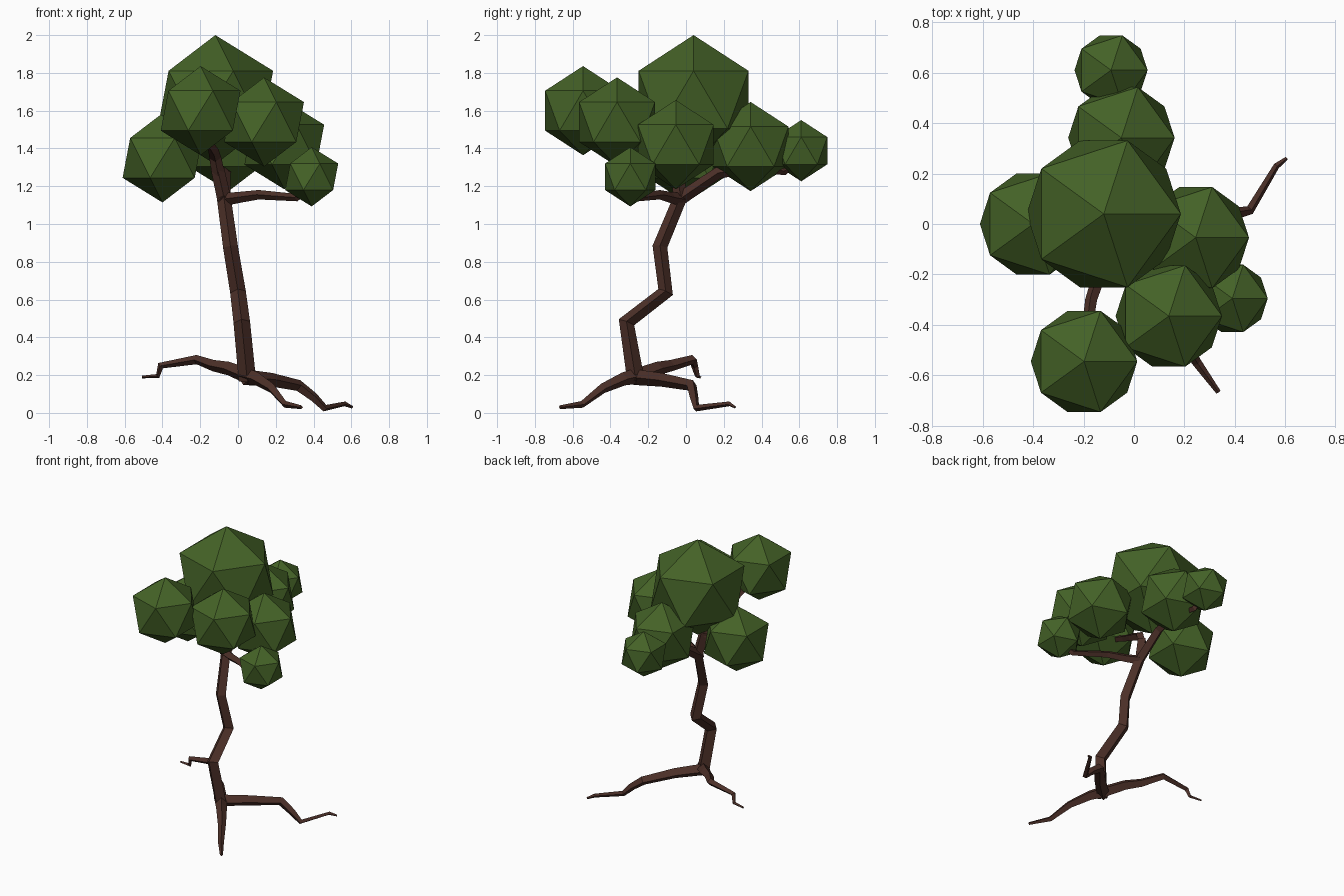
import bpy, bmesh
from mathutils import Vector


def material(name, rgb):
    m = bpy.data.materials.new(name)
    m.diffuse_color = (*rgb, 1)
    return m


bark = material("bark_brown", (0.072, 0.029, 0.021))
leaf = material("leaf_green", (0.058, 0.122, 0.020))


def add_object(name, bm, mat):
    bmesh.ops.recalc_face_normals(bm, faces=bm.faces)
    mesh = bpy.data.meshes.new(name)
    bm.to_mesh(mesh)
    bm.free()
    mesh.materials.append(mat)
    obj = bpy.data.objects.new(name, mesh)
    bpy.context.collection.objects.link(obj)


def limb(name, path, r_start, r_end):
    """Tapered four-sided tube along a bent path."""
    pts = [Vector(p) for p in path]
    bm = bmesh.new()
    rings, last = [], len(pts) - 1
    first = (pts[1] - pts[0]).normalized()
    side = Vector((1, 0, 0)) if abs(first.z) > 0.6 else Vector((0, 0, 1))
    for i, p in enumerate(pts):
        a = (pts[i] - pts[max(i - 1, 0)]).normalized()
        b = (pts[min(i + 1, last)] - pts[i]).normalized()
        t = (a + b).normalized()
        side = (side - t * side.dot(t)).normalized()
        other = t.cross(side)
        r = r_start + (r_end - r_start) * i / last
        rings.append([bm.verts.new(p + d * r)
                      for d in (side, other, -side, -other)])
    for lo, hi in zip(rings, rings[1:]):
        for k in range(4):
            bm.faces.new((lo[k], lo[(k + 1) % 4], hi[(k + 1) % 4], hi[k]))
    bm.faces.new(rings[0])
    bm.faces.new(rings[-1])
    add_object(name, bm, bark)


# Crooked trunk
limb("trunk", [(0.05, -0.265, 0.17), (0.02, -0.315, 0.48), (0, -0.108, 0.64),
               (-0.04, -0.138, 0.88), (-0.075, -0.03, 1.14),
               (-0.11, -0.05, 1.30)], 0.046, 0.035)

# Branches reaching into the foliage
limb("front_branch", [(-0.105, -0.045, 1.27), (-0.12, -0.08, 1.35),
                      (-0.13, -0.18, 1.39), (-0.17, -0.30, 1.45),
                      (-0.198, -0.50, 1.54)], 0.035, 0.02)
limb("back_branch", [(-0.075, -0.05, 1.12), (-0.07, 0.17, 1.27),
                     (-0.06, 0.35, 1.30), (-0.08, 0.52, 1.28),
                     (-0.09, 0.61, 1.36)], 0.036, 0.018)
limb("right_branch", [(-0.07, -0.03, 1.13), (0.0, -0.08, 1.14),
                      (0.11, -0.14, 1.155), (0.31, -0.25, 1.14),
                      (0.39, -0.295, 1.20)], 0.034, 0.016)

# Roots spreading from the trunk foot
limb("front_root", [(0.03, -0.24, 0.20), (0.10, -0.33, 0.18),
                    (0.18, -0.44, 0.13), (0.25, -0.55, 0.045),
                    (0.335, -0.667, 0.03)], 0.044, 0.01)
limb("right_root", [(0.03, -0.275, 0.19), (0.18, -0.13, 0.175),
                    (0.32, 0.03, 0.145), (0.40, 0.042, 0.085),
                    (0.46, 0.055, 0.025), (0.565, 0.23, 0.048),
                    (0.605, 0.26, 0.03)], 0.042, 0.007)
limb("left_root", [(0.06, -0.275, 0.19), (-0.05, -0.15, 0.235),
                   (-0.13, -0.08, 0.25), (-0.22, 0.035, 0.282),
                   (-0.41, 0.045, 0.25), (-0.425, 0.06, 0.195),
                   (-0.508, 0.075, 0.19)], 0.042, 0.007)

# Foliage: icosahedron clumps (x, y, z, radius)
clumps = {
    "crown": (-0.12, 0.04, 1.658, 0.342),
    "front_left": (-0.198, -0.545, 1.60, 0.236),
    "front_right": (0.138, -0.365, 1.54, 0.236),
    "small_right": (0.39, -0.295, 1.25, 0.157),
    "right": (0.245, -0.054, 1.42, 0.236),
    "left": (-0.40, 0.0, 1.35, 0.236),
    "back": (-0.05, 0.342, 1.41, 0.236),
    "small_back": (-0.091, 0.61, 1.388, 0.162),
}
for name, (x, y, z, r) in clumps.items():
    bm = bmesh.new()
    bmesh.ops.create_icosphere(bm, subdivisions=1, radius=r)
    bmesh.ops.translate(bm, verts=bm.verts, vec=(x, y, z))
    add_object(name + "_foliage", bm, leaf)
